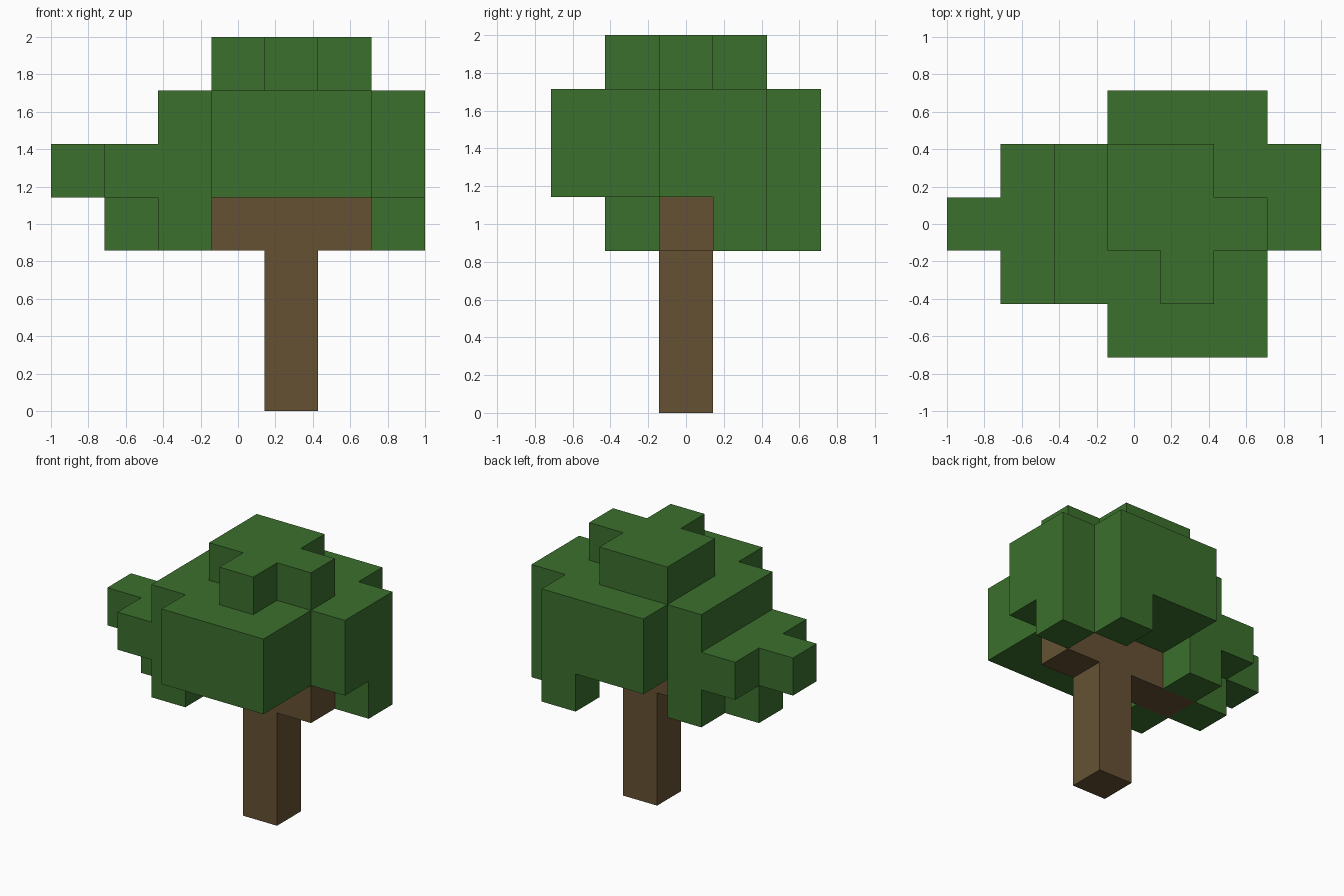
import bpy
import bmesh
from itertools import product
from mathutils import Vector

cube = bpy.data.objects.get("Cube")
if cube:
    bpy.data.objects.remove(cube, do_unlink=True)

CELL = 2 / 7
ORIGIN = Vector((-1, -2.5 * CELL, 0))


def material(name, rgb):
    mat = bpy.data.materials.new(name)
    mat.use_nodes = True
    mat.diffuse_color = (*rgb, 1)
    mat.node_tree.nodes["Principled BSDF"].inputs["Base Color"].default_value = (*rgb, 1)
    return mat


def block(xs, ys, zs):
    """Cells of a box, each range given as first and last cell."""
    return set(product(*(range(a, b + 1) for a, b in (xs, ys, zs))))


def build(name, cells, solid, mat):
    """Mesh the cell faces that do not touch another solid cell."""
    bm = bmesh.new()
    for cell in sorted(cells):
        for axis, side in product(range(3), (0, 1)):
            beyond = list(cell)
            beyond[axis] += 1 if side else -1
            if tuple(beyond) in solid:
                continue
            corners = []
            for du, dv in ((0, 0), (1, 0), (1, 1), (0, 1)):
                p = Vector(cell)
                p[axis] += side
                p[(axis + 1) % 3] += du
                p[(axis + 2) % 3] += dv
                corners.append(bm.verts.new(ORIGIN + p * CELL))
            bm.faces.new(corners if side else corners[::-1])
    bmesh.ops.remove_doubles(bm, verts=bm.verts, dist=0.001)
    mesh = bpy.data.meshes.new(name)
    bm.to_mesh(mesh)
    bm.free()
    mesh.materials.append(mat)
    bpy.context.collection.objects.link(bpy.data.objects.new(name, mesh))


# Trunk with its crossing branch
trunk = block((4, 4), (2, 2), (0, 2)) | block((2, 5), (2, 2), (3, 3))

# Main crown: wide core with a bulge on each side
crown = block((3, 5), (0, 4), (4, 5)) | block((2, 2), (1, 3), (4, 5))
crown |= block((6, 6), (2, 3), (4, 5))

# Crown top
crown |= block((3, 4), (2, 3), (6, 6))
crown |= {(5, 2, 6), (4, 1, 6)}

# Side bough reaching out to the right
crown |= block((1, 1), (1, 3), (4, 4)) | {(0, 2, 4)}

# Hanging leaf clumps
crown |= {(6, 3, 3), (5, 4, 3), (2, 1, 3), (2, 3, 3), (1, 2, 3)}

solid = trunk | crown
build("trunk", trunk, solid, material("bark brown", (0.13, 0.083, 0.034)))
build("leaf_crown", crown, solid, material("leaf green", (0.044, 0.162, 0.026)))
